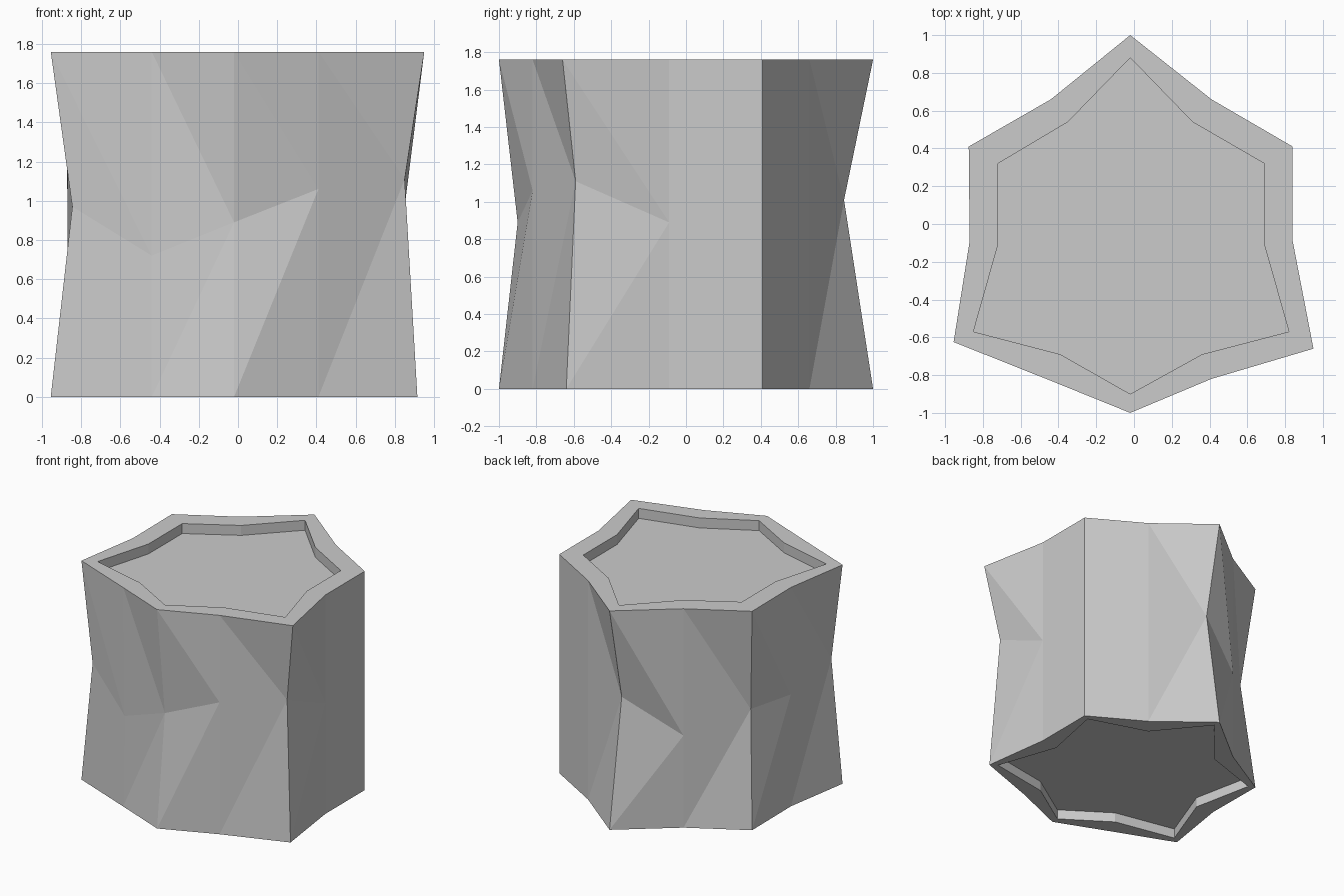
import bpy, bmesh

if "Cube" in bpy.data.objects:
    bpy.data.objects.remove(bpy.data.objects["Cube"])

H = 1.76        # total height
DEPTH = 0.08    # depth of the recessed ends

# Outline, counter-clockwise from the back tip: corners alternate with side middles
outline = [(-0.02, 1.0), (-0.44, 0.66), (-0.875, 0.41), (-0.87, -0.09),
           (-0.955, -0.625), (-0.44, -0.83), (-0.02, -1.0), (0.41, -0.82),
           (0.95, -0.66), (0.84, -0.09), (0.84, 0.41), (0.41, 0.66)]
# Inner edge of the top rim
rim = [(-0.02, 0.88), (-0.35, 0.54), (-0.72, 0.32), (-0.72, -0.11),
       (-0.85, -0.57), (-0.39, -0.69), (-0.02, -0.90), (0.36, -0.69),
       (0.82, -0.57), (0.69, -0.11), (0.69, 0.32), (0.31, 0.54)]
# Height of the uneven waist crease at each outline point
waist_z = [1.01, 0.74, 0.92, 0.90, 0.97, 0.72, 0.89, 1.06, 1.11, 0.89, 0.95, 0.88]
# Points where the waist is pinched in
pinched = {0: (-0.02, 0.845), 2: (-0.80, 0.32), 4: (-0.845, -0.64),
           5: (-0.44, -0.81), 6: (-0.02, -0.90), 8: (0.85, -0.59)}


def flat(points, z):
    return [(x, y, z) for x, y in points]


base = list(outline)
base[8] = (0.915, -0.64)
# Bottom rim: thin at the corners, wider at the side middles
base_rim = [rim[i] if i % 2 else (x * 0.94, y * 0.94) for i, (x, y) in enumerate(base)]
waist = [(*pinched.get(i, p), waist_z[i]) for i, p in enumerate(outline)]

# Block body: rings from the bottom recess, up the sides, into the top recess
rings = [flat(base_rim, DEPTH), flat(base_rim, 0), flat(base, 0), waist,
         flat(outline, H), flat(rim, H), flat(rim, H - DEPTH)]

bm = bmesh.new()
loops = [[bm.verts.new(p) for p in ring] for ring in rings]
n = len(outline)
for level, (a, b) in enumerate(zip(loops, loops[1:])):
    for i in range(n):
        j = (i + 1) % n
        if level == 2:      # lower side, split from base to next waist point
            bm.faces.new((a[i], a[j], b[j]))
            bm.faces.new((a[i], b[j], b[i]))
        elif level == 3:    # upper side, split from top to next waist point
            bm.faces.new((a[i], a[j], b[i]))
            bm.faces.new((a[j], b[j], b[i]))
        else:
            bm.faces.new((a[i], a[j], b[j], b[i]))
bm.faces.new(loops[0][::-1])   # bottom recess floor
bm.faces.new(loops[-1])        # top recess floor
bmesh.ops.recalc_face_normals(bm, faces=bm.faces)

mesh = bpy.data.meshes.new("pillar_block")
bm.to_mesh(mesh)
bm.free()
bpy.context.collection.objects.link(bpy.data.objects.new("pillar_block", mesh))
